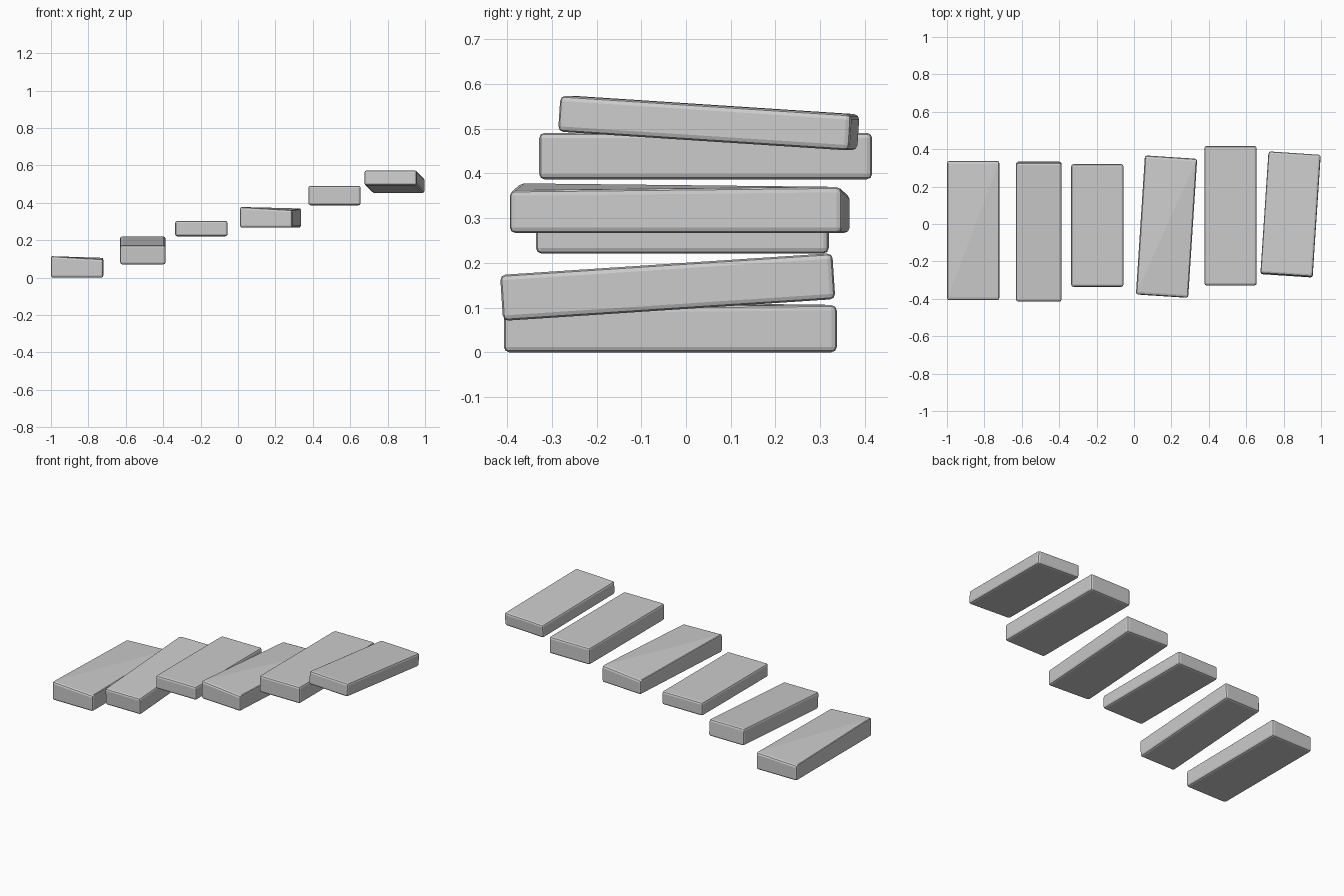
import bpy, bmesh
from math import radians

if "Cube" in bpy.data.objects:
    bpy.data.objects.remove(bpy.data.objects["Cube"])


def slab(name, size, center, pitch=0, yaw=0, twist=None):
    """Bevelled stone tread; twist = top offsets (front-left, front-right, back-right, back-left)."""
    bm = bmesh.new()
    bmesh.ops.create_cube(bm, size=1)
    for v in bm.verts:
        v.co = [c * s for c, s in zip(v.co, size)]
    if twist:
        # uneven top, folded along the front-left to back-right diagonal
        top = {(v.co.x > 0, v.co.y > 0): v for v in bm.verts if v.co.z > 0}
        corners = [top[k] for k in ((False, False), (True, False), (True, True), (False, True))]
        for v, dz in zip(corners, twist):
            v.co.z += dz
        bmesh.ops.connect_verts(bm, verts=[corners[0], corners[2]])
    mesh = bpy.data.meshes.new(name)
    bm.to_mesh(mesh)
    bm.free()
    ob = bpy.data.objects.new(name, mesh)
    bpy.context.collection.objects.link(ob)
    ob.location = center
    ob.rotation_euler = (radians(pitch), 0, radians(yaw))
    bev = ob.modifiers.new("worn_edges", 'BEVEL')
    bev.width = 0.012
    bev.segments = 2
    bev.limit_method = 'ANGLE'
    bev.angle_limit = radians(30)
    return ob


# Six loose treads, rising from left to right
slab("step_1", (0.28, 0.745, 0.105), (-0.86, -0.035, 0.0525), twist=(0.010, -0.006, 0.001, -0.010))
slab("step_2", (0.243, 0.745, 0.103), (-0.509, -0.041, 0.146), pitch=3.75)
slab("step_3", (0.28, 0.655, 0.083), (-0.196, -0.008, 0.2625))
slab("step_4", (0.28, 0.745, 0.103), (0.174, -0.014, 0.3185), yaw=-3.7,
     twist=(0.008, -0.008, 0.000, -0.016))
slab("step_5", (0.28, 0.745, 0.104), (0.516, 0.044, 0.439))
slab("step_6", (0.28, 0.655, 0.081), (0.837, 0.051, 0.513), pitch=-3.7, yaw=-3.8)
